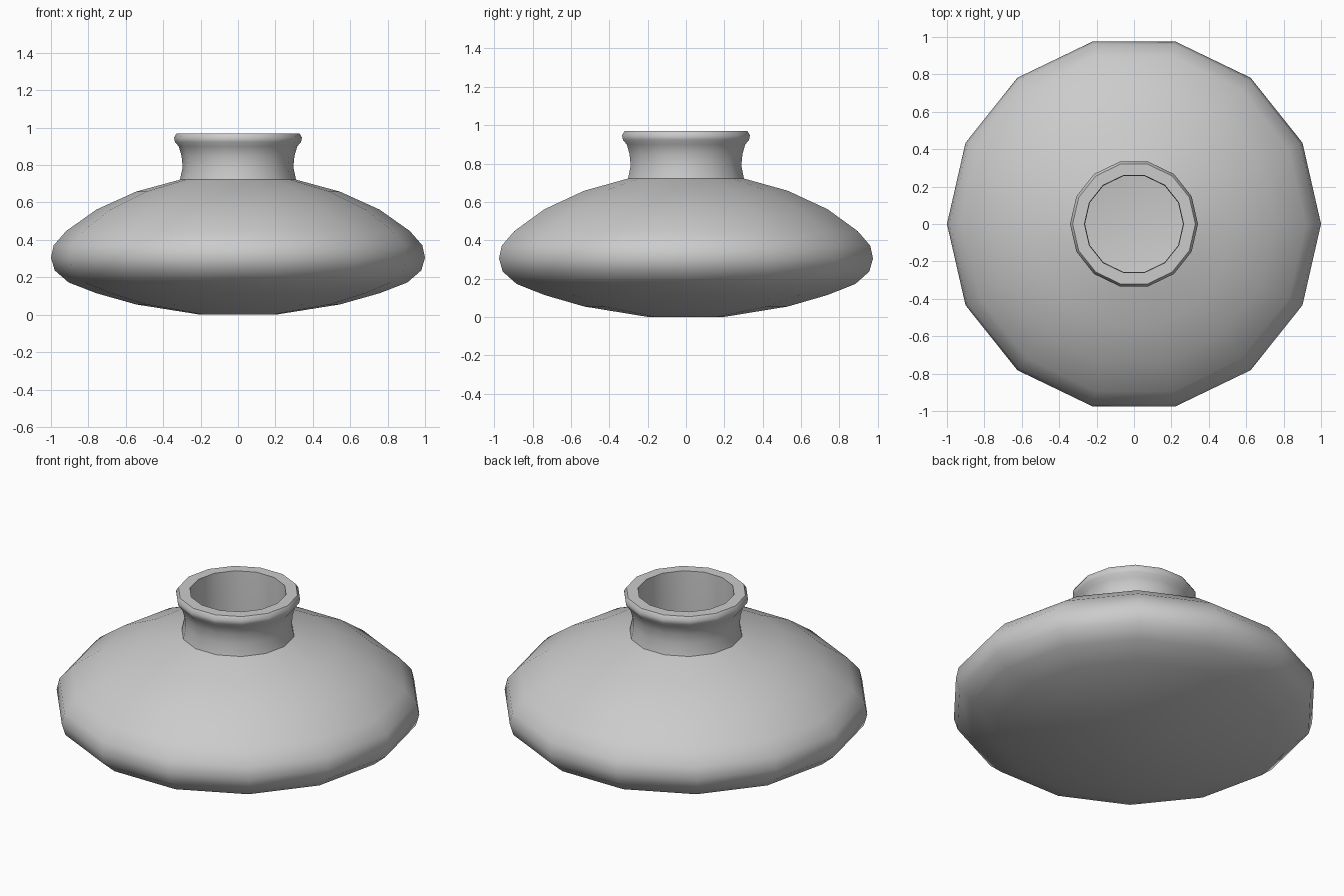
import bpy, bmesh
from math import cos, sin, tau, radians

if "Cube" in bpy.data.objects:
    bpy.data.objects.remove(bpy.data.objects["Cube"])

SIDES = 14

# Profile (radius, height): outer body, neck, rolled lip, then the inner wall
outer = [(0.20, 0.0), (0.545, 0.055), (0.757, 0.115), (0.905, 0.172),
         (0.98, 0.237), (1.0, 0.305), (0.985, 0.372), (0.918, 0.448),
         (0.757, 0.562), (0.545, 0.658), (0.31, 0.722)]
neck = [(0.296, 0.79), (0.302, 0.85), (0.317, 0.90), (0.337, 0.923),
        (0.342, 0.948), (0.328, 0.97)]
inner = [(0.265, 0.97), (0.262, 0.85), (0.262, 0.705), (0.53, 0.63),
         (0.74, 0.54), (0.89, 0.43), (0.96, 0.305), (0.88, 0.20),
         (0.54, 0.09), (0.20, 0.035)]


def lathe(name, profile, sides):
    bm = bmesh.new()
    rings = [[bm.verts.new((r * cos(tau * i / sides), r * sin(tau * i / sides), z))
              for i in range(sides)] for r, z in profile]
    for a, b in zip(rings, rings[1:]):
        for i in range(sides):
            j = (i + 1) % sides
            bm.faces.new((a[i], a[j], b[j], b[i]))
    # Close the underside and the inside floor
    bm.faces.new(rings[0][::-1])
    bm.faces.new(rings[-1])
    bmesh.ops.recalc_face_normals(bm, faces=bm.faces[:])
    mesh = bpy.data.meshes.new(name)
    bm.to_mesh(mesh)
    bm.free()
    obj = bpy.data.objects.new(name, mesh)
    bpy.context.collection.objects.link(obj)
    return obj


# Squat pot with a short open neck
pot = lathe("squat_pot", outer + neck + inner, SIDES)
bpy.context.view_layer.objects.active = pot
pot.select_set(True)
bpy.ops.object.shade_smooth_by_angle(angle=radians(45))
